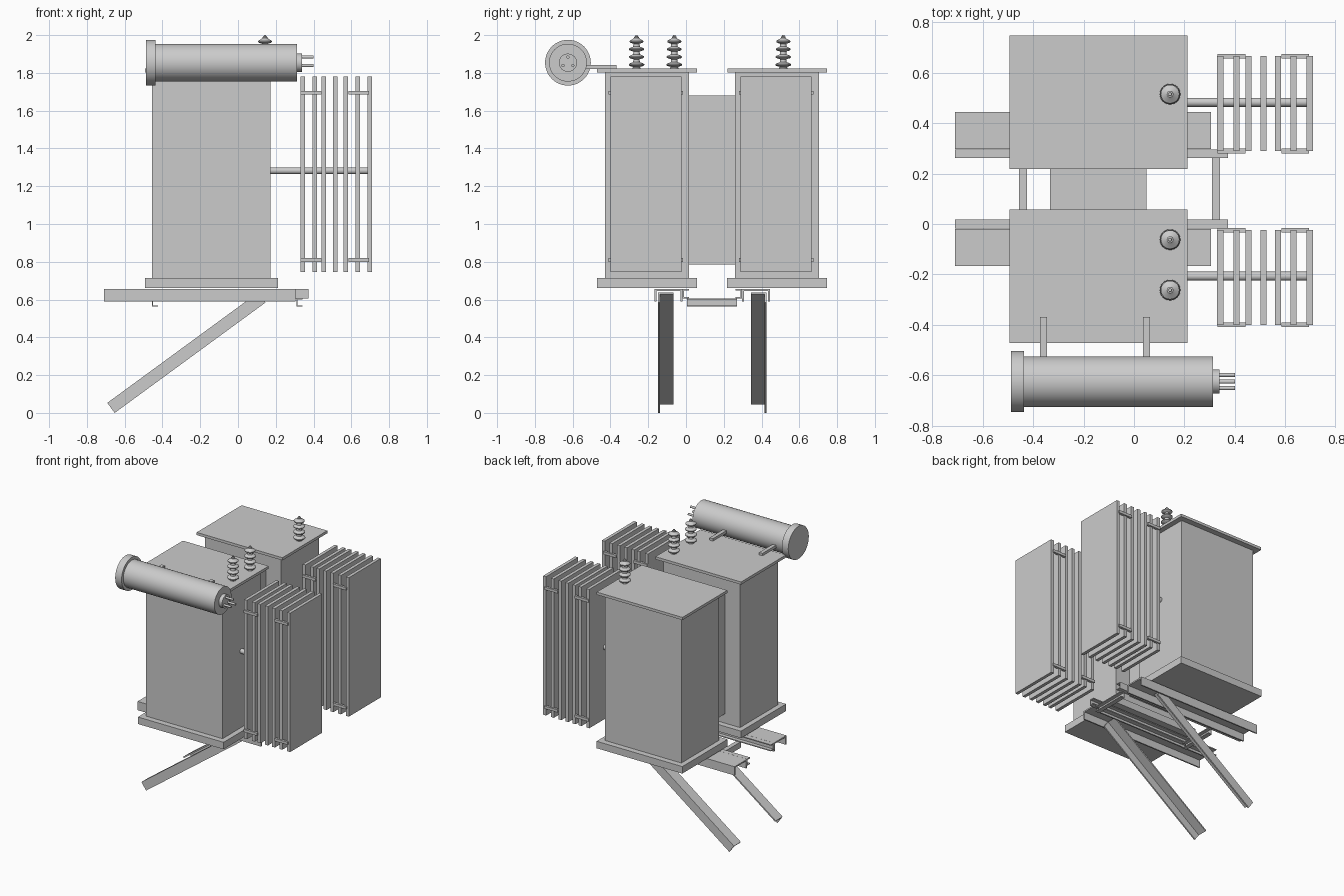
import bpy, math
from mathutils import Matrix, Vector

if "Cube" in bpy.data.objects:
    bpy.data.objects.remove(bpy.data.objects["Cube"])


def mesh_obj(name, verts, faces, smooth=False):
    me = bpy.data.meshes.new(name)
    me.from_pydata(verts, [], faces)
    ob = bpy.data.objects.new(name, me)
    bpy.context.collection.objects.link(ob)
    if smooth:
        bpy.ops.object.select_all(action='DESELECT')
        ob.select_set(True)
        bpy.context.view_layer.objects.active = ob
        bpy.ops.object.shade_smooth_by_angle(angle=math.radians(35))
    return ob


def prism(name, profile, a, b, to3d):
    """Extrude a 2D profile from a to b; to3d(t, u, v) places each point."""
    n = len(profile)
    verts = [to3d(t, u, v) for t in (a, b) for u, v in profile]
    faces = [tuple(range(n))[::-1], tuple(range(n, 2 * n))]
    faces += [(i, (i + 1) % n, n + (i + 1) % n, n + i) for i in range(n)]
    ob = mesh_obj(name, verts, faces)
    import bmesh
    bm = bmesh.new()
    bm.from_mesh(ob.data)
    bmesh.ops.recalc_face_normals(bm, faces=bm.faces)
    bm.to_mesh(ob.data)
    bm.free()
    return ob


def box(name, x0, x1, y0, y1, z0, z1):
    return prism(name, [(x0, y0), (x1, y0), (x1, y1), (x0, y1)], z0, z1,
                 lambda t, u, v: (u, v, t))


def lathe(name, profile, loc, axis='Z', seg=32):
    """Revolve (radius, height) points about Z or X, with capped ends."""
    rot = Matrix.Rotation(math.pi / 2, 4, 'Y') if axis == 'X' else Matrix()
    verts, faces = [], []
    for r, h in profile:
        for k in range(seg):
            a = 2 * math.pi * k / seg
            verts.append(rot @ Vector((r * math.cos(a), r * math.sin(a), h)) + Vector(loc))
    rows = len(profile)
    for i in range(rows - 1):
        for k in range(seg):
            k2 = (k + 1) % seg
            faces.append((i * seg + k, i * seg + k2, (i + 1) * seg + k2, (i + 1) * seg + k))
    faces.append(tuple(range(seg))[::-1])
    faces.append(tuple(range((rows - 1) * seg, rows * seg)))
    return mesh_obj(name, verts, faces, True)


along_x = lambda t, u, v: (t, u, v)
along_y = lambda t, u, v: (u, t, v)

# Two tanks, each with lid, base and a fin radiator
for tag, c in (("front", -0.207), ("rear", 0.4825)):
    box(tag + "_tank", -0.455, 0.173, c - 0.222, c + 0.222, 0.71, 1.805)
    box(tag + "_lid", -0.493, 0.212, c - 0.264, c + 0.264, 1.803, 1.823)
    box(tag + "_base", -0.493, 0.212, c - 0.265, c + 0.265, 0.662, 0.714)
    r = c - 0.005
    for i, x in enumerate((0.342, 0.406, 0.454, 0.514, 0.571, 0.633, 0.697)):
        box(f"{tag}_fin_{i}", x - 0.012, x + 0.012, r - 0.188, r + 0.188, 0.747, 1.78)
    for x0, x1 in ((0.331, 0.443), (0.585, 0.694)):
        for z in (0.81, 1.695):
            for s in (-1, 1):
                box(tag + "_fin_tie", x0, x1, r + s * 0.188 - 0.009, r + s * 0.188 + 0.009,
                    z - 0.01, z + 0.01)
    lathe(tag + "_radiator_pipe", [(0.018, 0.16), (0.018, 0.69)], (0, r + 0.005, 1.282), 'X', 24)

# Connecting box between the tanks
box("link_box", -0.333, 0.05, 0.01, 0.265, 0.785, 1.68)

# Ribbed insulators on the lids
profile = [(0.022, 0), (0.022, 0.008)]
for z, rad in ((0.016, 0.041), (0.057, 0.040), (0.098, 0.039), (0.139, 0.037)):
    profile += [(0.016, z - 0.006), (rad - 0.004, z), (rad, z + 0.004), (rad, z + 0.009),
                (rad - 0.005, z + 0.013), (0.018, z + 0.020)]
profile += [(0.013, 0.164), (0.013, 0.170), (0.007, 0.171), (0.006, 0.179)]
for i, y in enumerate((-0.262, -0.062, 0.515)):
    lathe(f"insulator_{i}", profile, (0.143, y, 1.821), 'Z', 24)

# Horizontal oil reservoir with flange, hub, terminals and brackets
cy, cz = -0.625, 1.854
lathe("reservoir", [(0.1, -0.445), (0.1, 0.313)], (0, cy, cz), 'X', 48)
lathe("reservoir_flange", [(0.121, -0.488), (0.121, -0.436)], (0, cy, cz), 'X', 48)
lathe("reservoir_hub", [(0.048, 0.31), (0.048, 0.34)], (0, cy, cz), 'X')
for a in (90, 210, 330):
    a = math.radians(a)
    lathe("terminal_rod", [(0.008, 0.335), (0.008, 0.4)],
          (0, cy + 0.03 * math.cos(a), cz + 0.03 * math.sin(a)), 'X', 12)
for x in (-0.358, 0.05):
    box("reservoir_bracket", x - 0.014, x + 0.014, -0.54, -0.368, 1.82, 1.841)


def channel(u0, u1, v0, v1, t):
    """C section: web at u0, open toward u1."""
    d = t if u1 > u0 else -t
    return [(u0, v0), (u1, v0), (u1, v0 + t), (u0 + d, v0 + t),
            (u0 + d, v1 - t), (u1, v1 - t), (u1, v1), (u0, v1)]


# Support frame, mirrored about the plane between the tanks
MID = 0.139
for tag, s in (("front", -1), ("rear", 1)):
    Y = lambda d: MID + s * d
    t, zb, zt = 0.01, 0.59, 0.655
    rail = [(Y(0.158), zb), (Y(0.158), zt), (Y(0.305), zt), (Y(0.305), zb),
            (Y(0.305 - t), zb), (Y(0.305 - t), zt - t), (Y(0.158 + t), zt - t), (Y(0.158 + t), zb)]
    prism(tag + "_rail", rail, -0.71, 0.305, along_x)
    prism(tag + "_inner_beam", channel(Y(0.157), Y(0.122), 0.606, 0.655, 0.007),
          -0.71, 0.372, along_x)
    # Sloping angle-section strut
    ang = math.radians(36.2)
    d, n = Vector((math.cos(ang), math.sin(ang))), Vector((math.sin(ang), -math.cos(ang)))
    origin = Vector((-0.692, 0.053))

    def strut(L, y, w):
        p = origin + d * L + n * w
        return (p.x, y, p.y)

    angle = [(Y(0.286), 0), (Y(0.205), 0), (Y(0.205), 0.01), (Y(0.276), 0.01),
             (Y(0.276), 0.066), (Y(0.286), 0.066)]
    prism(tag + "_strut", angle, 0, 0.99, strut)

# Cross members joining the two sides of the frame
for x in (-0.456, 0.31):
    prism("cross_member", channel(x, x + 0.032, 0.562, 0.606, 0.006), 0.005, 0.27, along_y)
